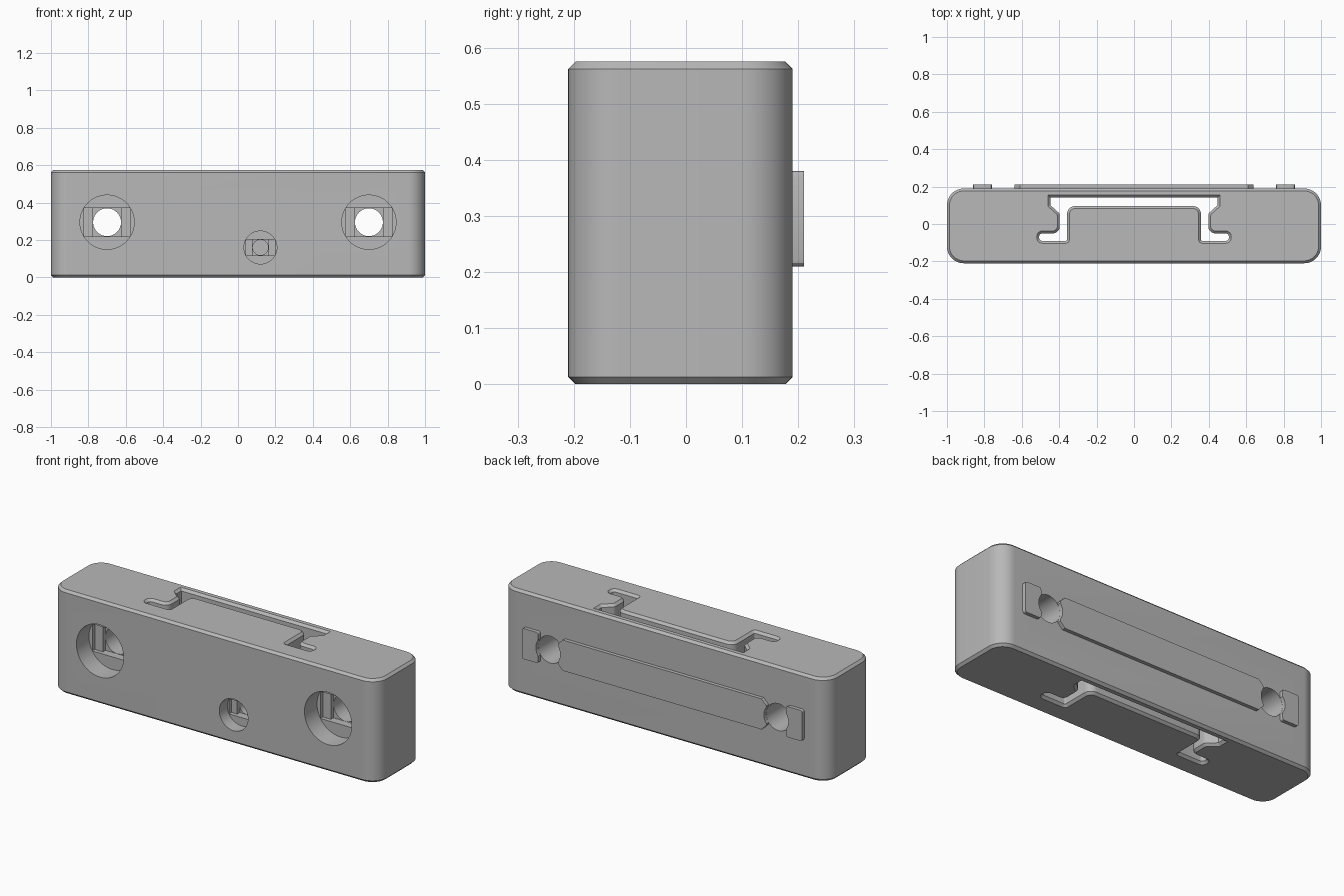
import bpy, bmesh, math
from mathutils import Vector, Matrix

if "Cube" in bpy.data.objects:
    bpy.data.objects.remove(bpy.data.objects["Cube"], do_unlink=True)

HEIGHT, FRONT, BACK, CHAMFER = 0.575, -0.21, 0.19, 0.013
HOLE_X, HOLE_Z, HOLE_R = 0.7, 0.295, 0.075

grey = bpy.data.materials.new("plain grey")
grey.use_nodes = True
grey.diffuse_color = (0.48, 0.48, 0.48, 1)
grey.node_tree.nodes["Principled BSDF"].inputs["Base Color"].default_value = (0.48, 0.48, 0.48, 1)


def rounded(corners, steps=8):
    """Round each (x, y, radius) corner of a closed outline."""
    out = []
    for i, (x, y, r) in enumerate(corners):
        p = Vector((x, y))
        if r == 0:
            out.append(p)
            continue
        a = (Vector(corners[i - 1][:2]) - p).normalized()
        b = (Vector(corners[(i + 1) % len(corners)][:2]) - p).normalized()
        half = a.angle(b) / 2
        centre = p + (a + b).normalized() * (r / math.sin(half))
        start = p + a * (r / math.tan(half)) - centre
        end = p + b * (r / math.tan(half)) - centre
        turn = math.atan2(start.x * end.y - start.y * end.x, start.dot(end))
        for k in range(steps + 1):
            out.append(centre + Matrix.Rotation(turn * k / steps, 2) @ start)
    return out


def offset(outline, d):
    """Move a counter-clockwise outline outwards by d."""
    out = []
    for i, p in enumerate(outline):
        a = (p - outline[i - 1]).normalized()
        b = (outline[(i + 1) % len(outline)] - p).normalized()
        na, nb = Vector((a.y, -a.x)), Vector((b.y, -b.x))
        out.append(p + (na + nb) * (d / (1 + na.dot(nb))))
    return out


def loft(name, outline, levels, along_y=False):
    """Skin an outline through (level, outward offset) pairs."""
    bm = bmesh.new()
    rings = []
    for level, d in levels:
        rings.append([bm.verts.new((p.x, level, p.y) if along_y else (p.x, p.y, level))
                      for p in offset(outline, d)])
    for low, high in zip(rings, rings[1:]):
        for i in range(len(low)):
            bm.faces.new((low[i - 1], low[i], high[i], high[i - 1]))
    bm.faces.new(rings[0][::-1])
    bm.faces.new(rings[-1])
    bmesh.ops.recalc_face_normals(bm, faces=bm.faces)
    mesh = bpy.data.meshes.new(name)
    bm.to_mesh(mesh)
    bm.free()
    mesh.materials.append(grey)
    obj = bpy.data.objects.new(name, mesh)
    bpy.context.collection.objects.link(obj)
    return obj


def circle(x, z, r, n=64):
    return [Vector((x + r * math.cos(math.tau * k / n), z + r * math.sin(math.tau * k / n)))
            for k in range(n)]


def box(x, z, w, h):
    return [Vector((x + sx * w, z + sz * h)) for sx, sz in ((-1, -1), (1, -1), (1, 1), (-1, 1))]


def cut(target, cutter):
    mod = target.modifiers.new("cut", "BOOLEAN")
    mod.operation, mod.solver, mod.object = "DIFFERENCE", "EXACT", cutter
    bpy.context.view_layer.update()
    result = target.evaluated_get(bpy.context.evaluated_depsgraph_get())
    mesh = bpy.data.meshes.new_from_object(result)
    target.modifiers.clear()
    target.data = mesh
    bpy.data.objects.remove(cutter, do_unlink=True)


def bore(target, outline, y0, y1):
    cut(target, loft("bore_cutter", outline, ((y0, 0), (y1, 0)), True))


def stepped_hole(target, x, z, wide, narrow, depth, end):
    """Counterbore, cross channel, square step and round hole."""
    step = 0.022
    floor = FRONT + depth
    reach = math.sqrt(wide ** 2 - narrow ** 2)
    bore(target, circle(x, z, wide), FRONT - 0.1, floor)
    bore(target, box(x, z, reach, narrow), floor - 0.01, floor + step)
    bore(target, box(x, z, narrow, narrow), floor, floor + 2 * step)
    bore(target, circle(x, z, narrow - 0.0005), floor, end)


# Main block with rounded corners and chamfered rims
block_outline = rounded([(-1, FRONT, 0.09), (1, FRONT, 0.09), (1, BACK, 0.09), (-1, BACK, 0.09)], 12)
block = loft("block", block_outline, ((0, -CHAMFER), (CHAMFER, 0),
                                      (HEIGHT - CHAMFER, 0), (HEIGHT, -CHAMFER)))

# Vertical rail slot with flared mouths
half = [(0.345, 0.083, 0.03), (0.345, -0.103, 0.02), (0.52, -0.103, 0.03), (0.52, -0.037, 0.03),
        (0.41, -0.037, 0.025), (0.41, 0.05, 0.015), (0.46, 0.095, 0), (0.46, 0.154, 0)]
slot_outline = rounded(half + [(-x, y, r) for x, y, r in reversed(half)])
cut(block, loft("slot_cutter", slot_outline,
                ((-CHAMFER, CHAMFER), (CHAMFER, -CHAMFER),
                 (HEIGHT - CHAMFER, -CHAMFER), (HEIGHT + CHAMFER, CHAMFER))))

# Mounting holes right through, and a small screw hole into the slot
for side in (-1, 1):
    stepped_hole(block, side * HOLE_X, HOLE_Z, 0.145, HOLE_R, 0.11, 0.4)
stepped_hole(block, 0.12, 0.16, 0.088, 0.042, 0.07, 0.11)

# Raised rib across the back
LOW, HIGH = 0.21, 0.38
rib_outline = [Vector(p) for p in ((-0.61, LOW), (0.61, LOW), (0.64, LOW + 0.03), (0.64, HIGH - 0.03),
                                   (0.61, HIGH), (-0.61, HIGH), (-0.64, HIGH - 0.03), (-0.64, LOW + 0.03))]
levels = ((BACK - 0.01, 0), (0.21, 0))
rib = loft("back_rib", rib_outline, levels, True)

# Short pads outside the mounting holes
pads = []
for side, name in ((-1, "right_pad"), (1, "left_pad")):
    pad_outline = rounded([(side * 0.81 + sx * 0.05, z, 0.012) for sx, z in
                           ((-1, LOW), (1, LOW), (1, HIGH), (-1, HIGH))], 3)
    pads.append(loft(name, pad_outline, levels, True))

# Clear the ribs around the holes
for part in [rib] + pads:
    for side in (-1, 1):
        if part is rib or part is pads[side > 0]:
            bore(part, circle(side * HOLE_X, HOLE_Z, HOLE_R), 0, 0.4)

# Smooth curved walls while keeping the edges crisp
bpy.ops.object.select_all(action="DESELECT")
for part in [block, rib] + pads:
    part.select_set(True)
bpy.context.view_layer.objects.active = block
bpy.ops.object.shade_smooth_by_angle(angle=math.radians(25))
